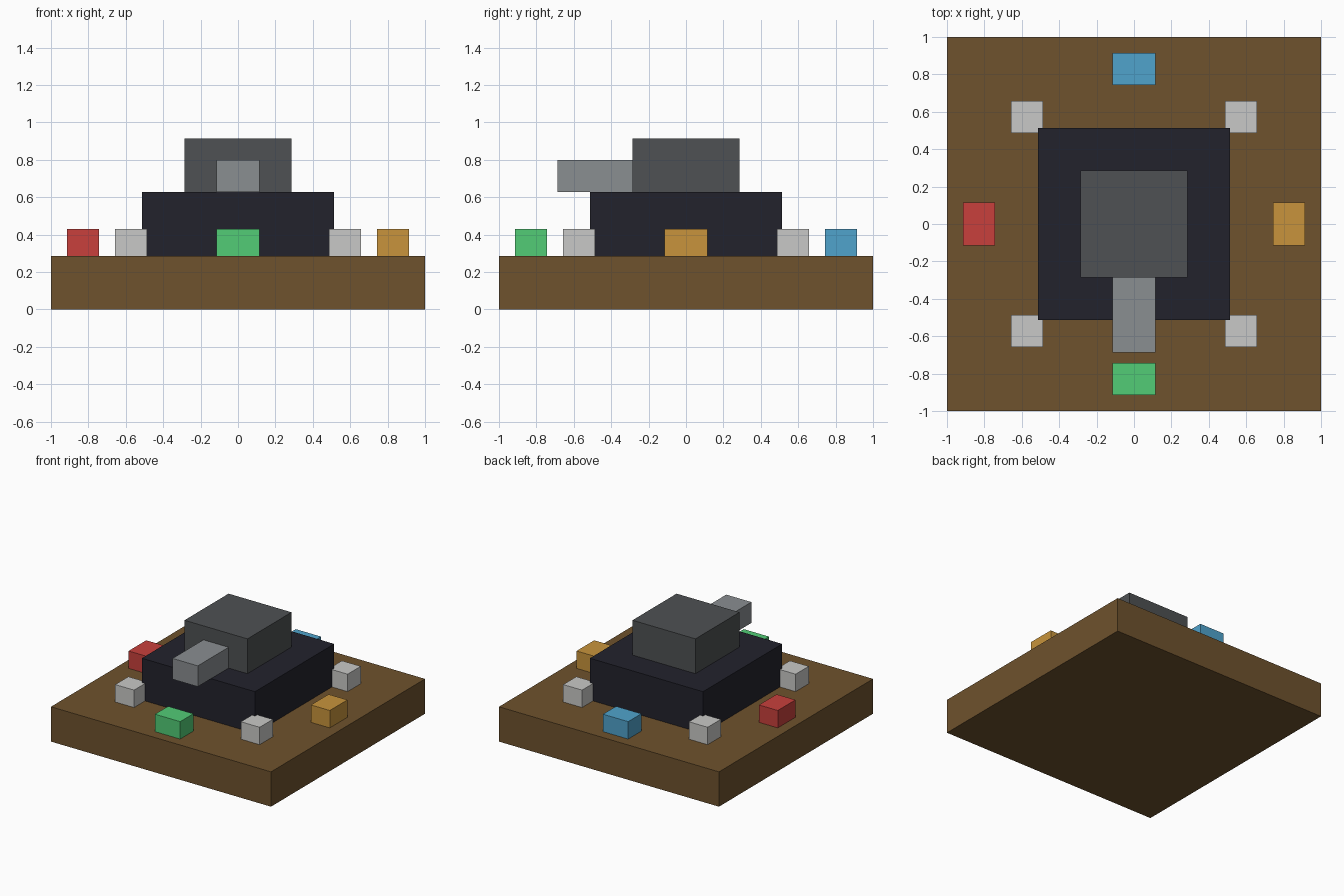
import bpy

default = bpy.data.objects.get("Cube")
if default:
    bpy.data.objects.remove(default, do_unlink=True)


def material(name, r, g, b):
    """Flat material from 0-255 display values, stored as linear."""
    def linear(c):
        c /= 255
        return c / 12.92 if c <= 0.04045 else ((c + 0.055) / 1.055) ** 2.4

    colour = (linear(r), linear(g), linear(b), 1)
    mat = bpy.data.materials.new(name)
    mat.use_nodes = True
    mat.diffuse_color = colour
    shader = next(n for n in mat.node_tree.nodes if n.type == "BSDF_PRINCIPLED")
    shader.inputs["Base Color"].default_value = colour
    shader.inputs["Roughness"].default_value = 0.8
    return mat


def box(name, x, y, bottom, width, depth, height, mat):
    """Box standing on the given bottom height."""
    bpy.ops.mesh.primitive_cube_add(size=1, location=(x, y, bottom + height / 2))
    obj = bpy.context.object
    obj.name = name
    obj.scale = (width, depth, height)
    bpy.ops.object.transform_apply(location=False, rotation=False, scale=True)
    obj.data.materials.append(mat)
    return obj


brown = material("brown", 110, 82, 45)
navy = material("dark navy", 34, 34, 44)
charcoal = material("charcoal", 78, 81, 83)
steel = material("steel grey", 138, 142, 145)
pale = material("pale grey", 201, 201, 199)
red = material("red", 200, 64, 60)
amber = material("amber", 200, 148, 60)
green = material("green", 82, 204, 118)
blue = material("blue", 80, 163, 204)

DECK = 0.286
BODY_TOP = 0.629

# Stacked base, body and head
box("base", 0, 0, 0, 2, 2, DECK, brown)
box("body", 0, 0, DECK, 1.028, 1.028, BODY_TOP - DECK, navy)
box("head", 0, 0, BODY_TOP, 0.572, 0.572, 0.286, charcoal)

# Arm reaching out to the front
box("front_arm", 0, -0.486, BODY_TOP, 0.229, 0.4, 0.171, steel)

# Corner posts
for side, x in (("left", 1), ("right", -1)):
    for end, y in (("front", -1), ("back", 1)):
        box(f"{end}_{side}_post", x * 0.571, y * 0.571, DECK,
            0.171, 0.171, 0.143, pale)

# Coloured marker on each side, long edge along the base edge
for name, x, y, mat in (("front", 0, -1, green), ("back", 0, 1, blue),
                        ("left", 1, 0, amber), ("right", -1, 0, red)):
    width, depth = (0.171, 0.229) if x else (0.229, 0.171)
    box(f"{name}_marker", x * 0.829, y * 0.829, DECK, width, depth, 0.143, mat)
